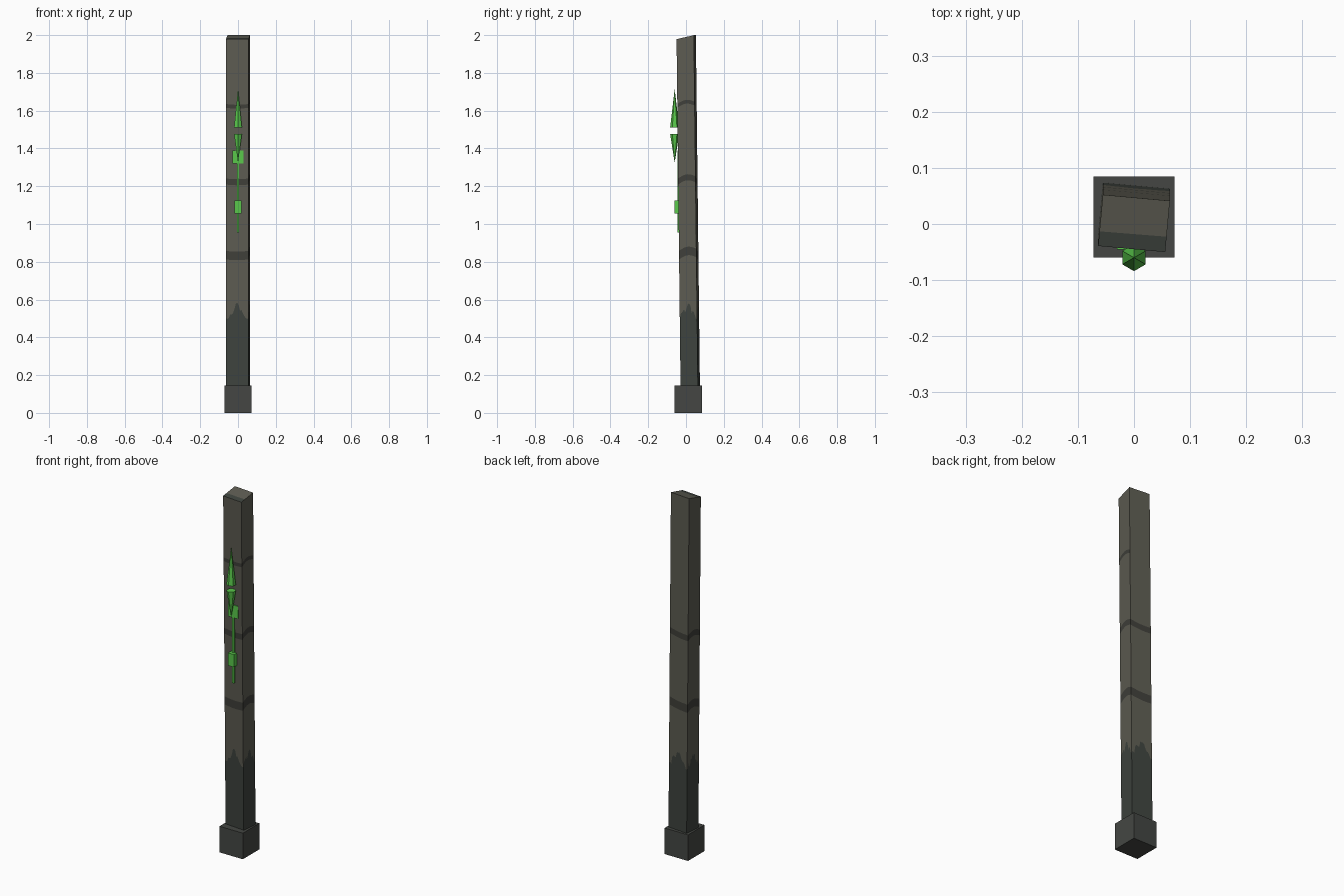
import bpy, bmesh, math, random
from mathutils import Matrix, Vector

if "Cube" in bpy.data.objects:
    bpy.data.objects.remove(bpy.data.objects["Cube"])

random.seed(4)


def mat(name, rgb):
    m = bpy.data.materials.new(name)
    m.diffuse_color = (*rgb, 1)
    m.use_nodes = True
    m.node_tree.nodes["Principled BSDF"].inputs["Base Color"].default_value = m.diffuse_color
    return m


WOOD = mat("weathered wood", (0.108, 0.106, 0.083))
DAMP = mat("damp wood", (0.048, 0.056, 0.048))
STAIN = mat("dark stain", (0.050, 0.050, 0.042))
STONE = mat("base stone", (0.058, 0.062, 0.056))
GREEN = mat("glowing green", (0.10, 0.58, 0.07))


def finish(name, bm, *mats):
    me = bpy.data.meshes.new(name)
    bmesh.ops.recalc_face_normals(bm, faces=bm.faces)
    bm.to_mesh(me)
    bm.free()
    ob = bpy.data.objects.new(name, me)
    bpy.context.collection.objects.link(ob)
    for m in mats:
        me.materials.append(m)
    return ob


def box(name, lo, hi, m):
    bm = bmesh.new()
    bmesh.ops.create_cube(bm, size=1)
    for v in bm.verts:
        v.co = Vector([l + (c + 0.5) * (h - l) for c, l, h in zip(v.co, lo, hi)])
    return finish(name, bm, m)


def spike(name, y, z_base, z_tip, r):
    bm = bmesh.new()
    ring = [bm.verts.new((r * math.sin(k * math.pi / 3), y - r * math.cos(k * math.pi / 3), z_base))
            for k in range(6)]
    tip = bm.verts.new((0, y, z_tip))
    bm.faces.new(ring)
    for a, b in zip(ring, ring[1:] + ring[:1]):
        bm.faces.new((a, b, tip))
    return finish(name, bm, GREEN)


# base block
box("base_block", (-0.072, -0.06, 0), (0.072, 0.085, 0.145), STONE)

# leaning, slightly twisted post with damp foot and stain bands
N = 16                       # columns per side
W, D = 0.06, 0.046           # half width and depth
corners = [Vector(c) for c in ((-W, -D), (W, -D), (W, D), (-W, D))]
twist = Matrix.Rotation(math.radians(-5.2), 2)
BANDS = ((0.835, 0.045), (1.225, 0.032), (1.625, 0.02))


def levels(side, t, local_y):
    peak = 1 - abs(2 * t - 1)
    zs = [0.05, 0.50 + 0.07 * peak + (random.uniform(-0.02, 0.02) if 0 < t else 0)]
    wave = 0.016 * math.sin(math.pi * t) if side % 2 else -0.004 * math.sin(math.pi * t)
    if side in (1, 2):
        wave += 0.012 * (t if side == 1 else 1 - t)
    for z, h in BANDS:
        zs += [z + wave - h / 2, z + wave + h / 2]
    return zs + [1.989 + 0.0105 * local_y / D]


bm = bmesh.new()
cols = []
for side in range(4):
    for i in range(N):
        t = i / N
        p = corners[side].lerp(corners[(side + 1) % 4], t)
        q = twist @ p
        cols.append([bm.verts.new((q.x, q.y + 0.024 - 0.0115 * z, z))
                     for z in levels(side, t, p.y)])
for c, (a, b) in enumerate(zip(cols, cols[1:] + cols[:1])):
    for r in range(len(a) - 1):
        f = bm.faces.new((a[r], b[r], b[r + 1], a[r + 1]))
        if r == 0:
            f.material_index = 1
        elif r in (2, 4) or (r == 6 and c < 2 * N):
            f.material_index = 2
bm.faces.new([c[0] for c in cols])
top = bm.faces.new([c[-1] for c in cols])
# slanted top, dark along its front edge
cut = bmesh.ops.bisect_plane(bm, geom=[top, *top.edges, *top.verts],
                             plane_co=(0, -0.018, 1.99), plane_no=(0.08, 1, 0))
bm.normal_update()
for f in bm.faces:
    if f.calc_center_median().z > 1.97 and abs(f.normal.z) > 0.7:
        f.material_index = 1 if f.calc_center_bounds().y < -0.018 else 0
finish("post", bm, WOOD, DAMP, STAIN)

# green ornament on the front
spike("upper_spike", -0.06, 1.51, 1.715, 0.024)
spike("lower_spike", -0.06, 1.477, 1.325, 0.024)
box("cross_plate", (-0.03, -0.045, 1.32), (0.03, -0.03, 1.39), GREEN)
box("stem", (-0.006, -0.045, 0.955), (0.006, -0.03, 1.36), GREEN)
box("stem_knot", (-0.018, -0.062, 1.055), (0.018, -0.03, 1.125), GREEN)
